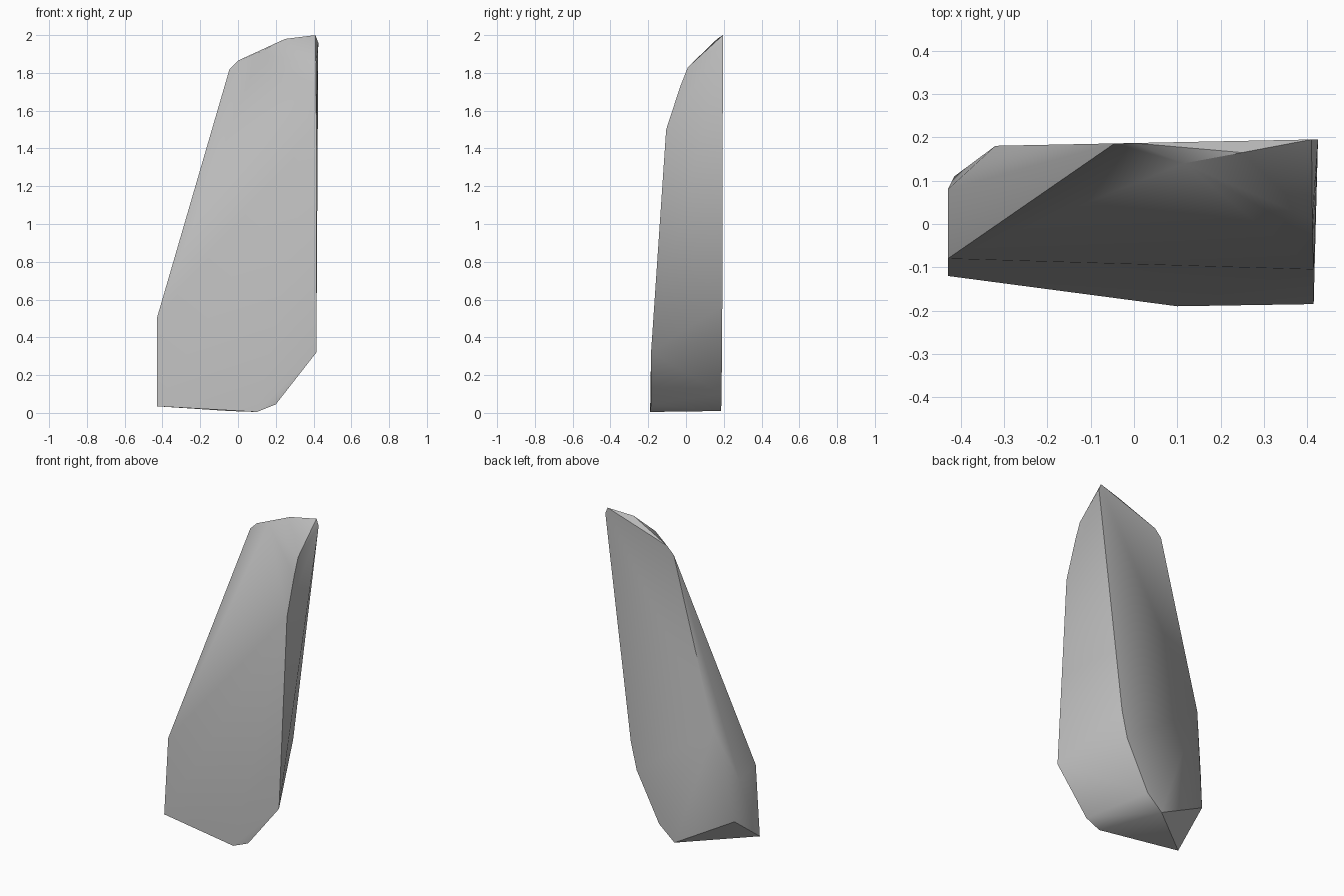
import bpy
import bmesh
import math

default_cube = bpy.data.objects.get("Cube")
if default_cube:
    bpy.data.objects.remove(default_cube, do_unlink=True)


def make_material(name, colour):
    material = bpy.data.materials.new(name)
    material.use_nodes = True
    material.diffuse_color = colour
    shader = next(n for n in material.node_tree.nodes if n.type == "BSDF_PRINCIPLED")
    shader.inputs["Base Color"].default_value = colour
    shader.inputs["Roughness"].default_value = 0.9
    return material


def back_depth(x):
    """The rear of the slab is almost flat and drifts slightly with x."""
    return 0.187 + 0.02 * x


# Rear outline as (x, z), laid on the flat back
back_outline = [
    (-0.05, 0.01), (0.055, 0.1), (0.21, 0.4), (0.25, 0.57),
    (0.425, 1.96), (0.41, 2.0), (0.0, 1.865), (-0.045, 1.82), (-0.32, 0.78),
]
# Broad front and foot corners
front_corners = [
    (-0.43, -0.12, 0.035), (0.1, -0.19, 0.005), (0.2, -0.185, 0.045),
    (0.415, -0.185, 0.32), (-0.43, -0.08, 0.5),
]
# Sloping shoulder and worn tip
tip_corners = [
    (0.415, -0.105, 1.5), (0.413, -0.03, 1.73), (0.412, 0.01, 1.83),
    (0.25, 0.165, 1.98), (0.115, 0.14, 1.91),
]
# Chipped left edge
left_corners = [(-0.43, 0.08, 0.46), (-0.415, 0.11, 0.21)]


def build_slab(name, points, material):
    """Wrap the chiselled corners in one solid convex stone."""
    bm = bmesh.new()
    for point in points:
        bm.verts.new(point)
    hull = bmesh.ops.convex_hull(bm, input=bm.verts[:])
    loose = {e for key in ("geom_interior", "geom_unused") for e in hull[key]}
    bmesh.ops.delete(bm, geom=[v for v in loose if isinstance(v, bmesh.types.BMVert)],
                     context="VERTS")
    bmesh.ops.recalc_face_normals(bm, faces=bm.faces[:])
    mesh = bpy.data.meshes.new(name)
    bm.to_mesh(mesh)
    bm.free()
    mesh.materials.append(material)
    slab = bpy.data.objects.new(name, mesh)
    bpy.context.collection.objects.link(slab)
    return slab


stone_grey = make_material("stone grey", (0.5, 0.5, 0.5, 1.0))
back_points = [(x, back_depth(x), z) for x, z in back_outline]
slab = build_slab("rock_slab", back_points + front_corners + tip_corners + left_corners,
                  stone_grey)

# Soft facets with crisp main ridges
bpy.ops.object.select_all(action="DESELECT")
slab.select_set(True)
bpy.context.view_layer.objects.active = slab
bpy.ops.object.shade_smooth_by_angle(angle=math.radians(40))
